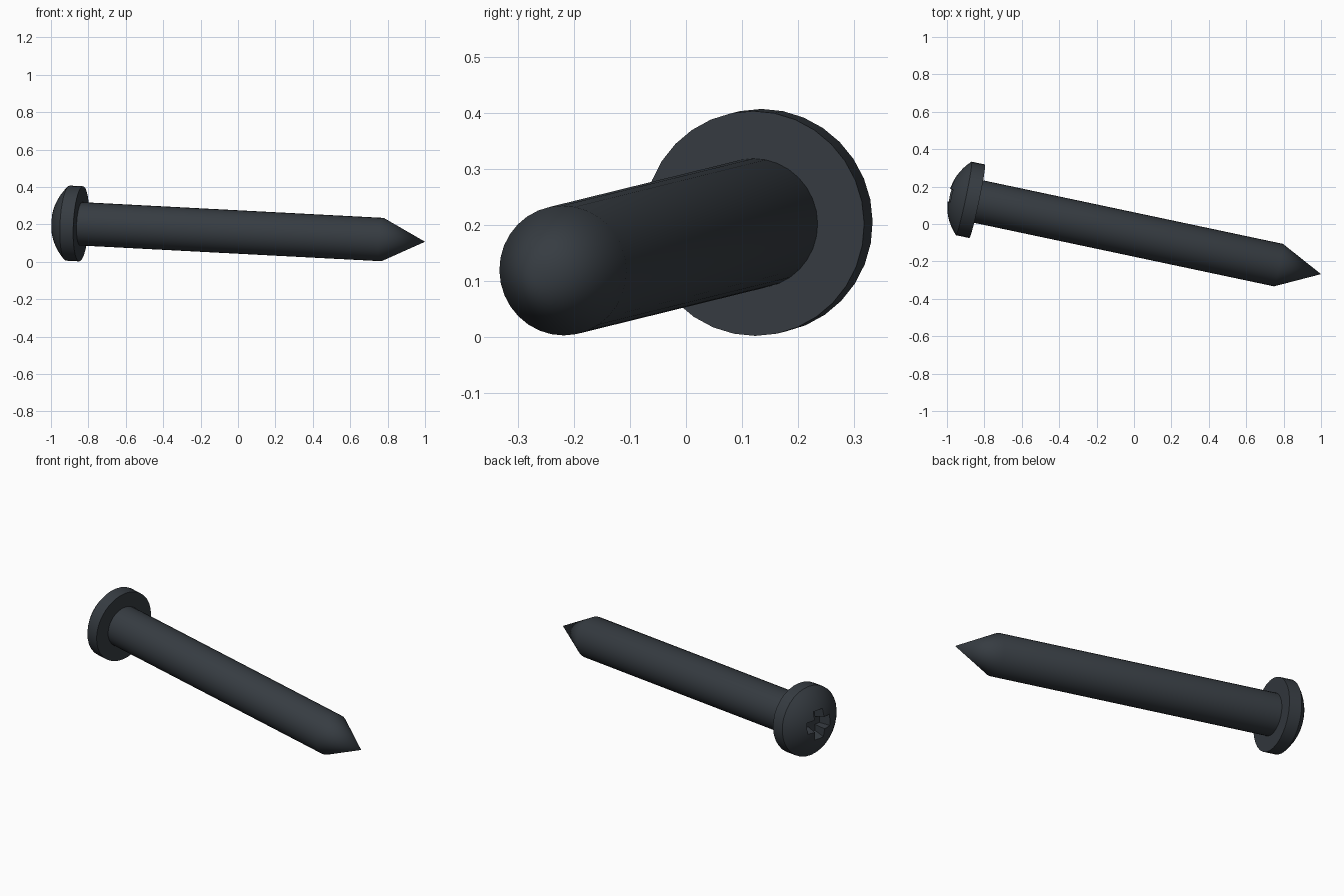
import bpy, bmesh, math
from mathutils import Matrix, Vector

if "Cube" in bpy.data.objects:
    bpy.data.objects.remove(bpy.data.objects["Cube"])

# Dark slate metal
metal = bpy.data.materials.new("dark_slate_metal")
metal.use_nodes = True
color = (0.037, 0.045, 0.054, 1)
metal.diffuse_color = color
metal.node_tree.nodes["Principled BSDF"].inputs["Base Color"].default_value = color

# Local z runs from the pointed tip to the head
tip = Vector((1.0, -0.268, 0.107))
axis = Vector((-0.977, 0.207, 0.051)).normalized()
PLACE = Matrix.Translation(tip) @ axis.to_track_quat('Z', 'Y').to_matrix().to_4x4()


def add_object(name, bm):
    bmesh.ops.remove_doubles(bm, verts=bm.verts, dist=1e-5)
    bmesh.ops.recalc_face_normals(bm, faces=bm.faces)
    mesh = bpy.data.meshes.new(name)
    bm.to_mesh(mesh)
    bm.free()
    mesh.materials.append(metal)
    ob = bpy.data.objects.new(name, mesh)
    bpy.context.collection.objects.link(ob)
    ob.matrix_world = PLACE
    return ob


def lathe(name, profile, sides=32):
    bm = bmesh.new()
    verts = [bm.verts.new((r, 0, z)) for r, z in profile]
    edges = [bm.edges.new(pair) for pair in zip(verts, verts[1:])]
    bmesh.ops.spin(bm, geom=verts + edges, cent=(0, 0, 0), axis=(0, 0, 1),
                   angle=math.tau, steps=sides, use_duplicate=False)
    return add_object(name, bm)


def select_only(ob):
    bpy.ops.object.select_all(action='DESELECT')
    ob.select_set(True)
    bpy.context.view_layer.objects.active = ob


# Shaft with conical point
shaft = lathe("shaft", [(0, 0), (0.116, 0.233), (0.116, 1.9), (0, 1.9)])

# Pan head: flat underside, straight rim, spherical dome
R, UNDER, RIM, RISE = 0.201, 1.882, 1.955, 0.085
ball = (R * R + RISE * RISE) / (2 * RISE)
half_angle = math.asin(R / ball)
dome = []
for i in range(9):
    a = half_angle * (1 - i / 8)
    dome.append((ball * math.sin(a), RIM + RISE - ball + ball * math.cos(a)))
head = lathe("head", [(0, UNDER), (R, UNDER)] + dome)

# Tapered cross recess cut into the dome
L, W = 0.085, 0.034
arm = [Vector((L, -W)), Vector((L, W)), Vector((W, W))]
bm = bmesh.new()
rings = []
for z, scale in ((1.97, 0.7), (2.08, 1.25)):
    ring = []
    for quarter in range(4):
        turn = Matrix.Rotation(quarter * math.pi / 2, 2)
        ring += [bm.verts.new((*(turn @ p * scale), z)) for p in arm]
    rings.append(ring)
    bm.faces.new(ring)
low, high = rings
for i in range(len(low)):
    j = (i + 1) % len(low)
    bm.faces.new((low[i], low[j], high[j], high[i]))
cutter = add_object("recess_cutter", bm)
cutter.hide_render = True

bpy.context.view_layer.update()
select_only(head)
cut = head.modifiers.new("recess", 'BOOLEAN')
cut.object = cutter
cut.solver = 'EXACT'
bpy.ops.object.modifier_apply(modifier=cut.name)
bpy.data.objects.remove(cutter)

# Smooth sides, crisp rims
for ob in (shaft, head):
    select_only(ob)
    bpy.ops.object.shade_smooth_by_angle(angle=math.radians(30))
